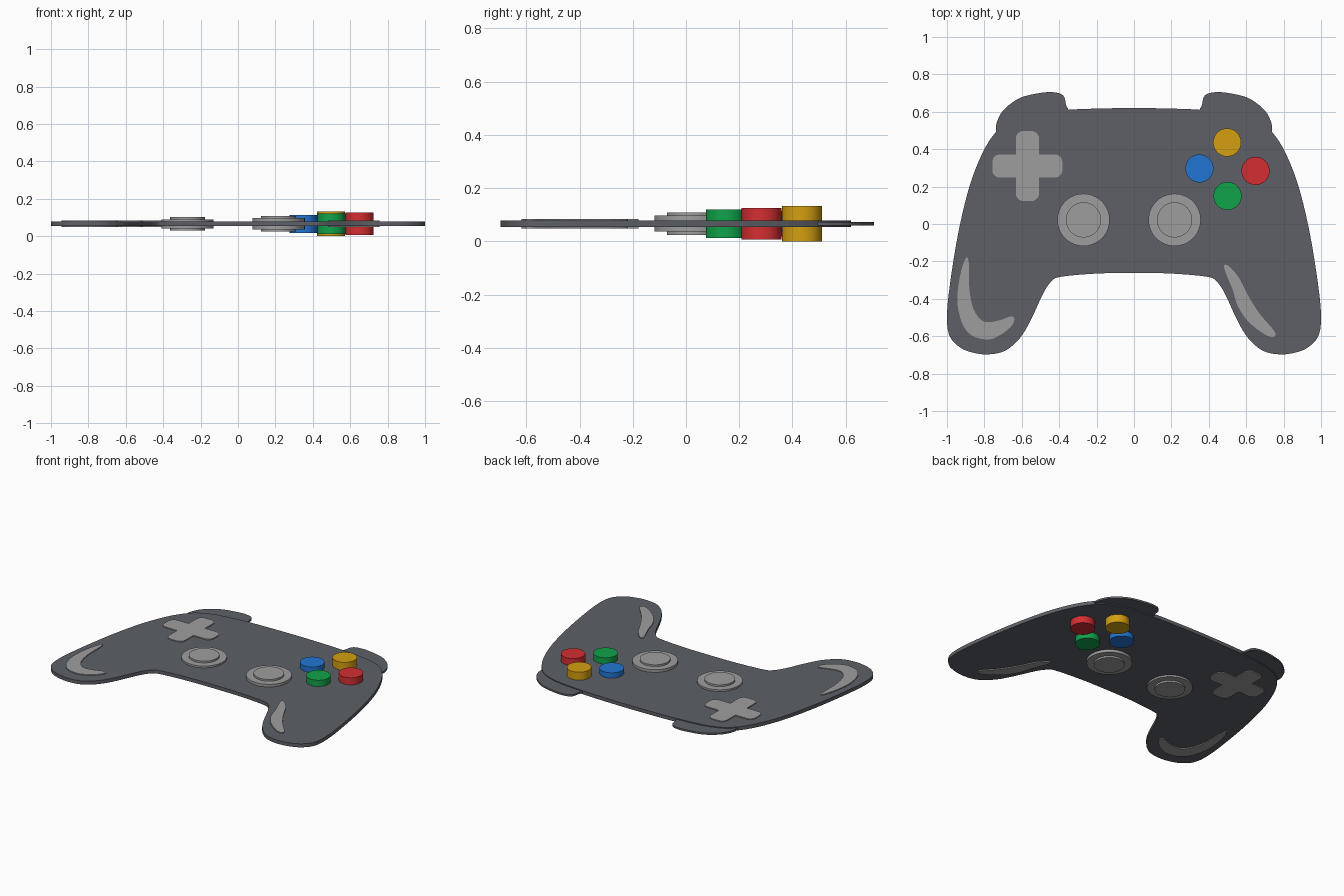
import bpy
import bmesh
from math import cos, sin, pi
from mathutils import Vector

cube = bpy.data.objects.get("Cube")
if cube:
    bpy.data.objects.remove(cube, do_unlink=True)

LAYER = 0.006          # every part is one layer thicker than the one below
MIDDLE = 11 * LAYER    # all parts are centred on this height


def material(name, red, green, blue):
    """Make a flat material from screen colour values."""
    def linear(value):
        value /= 255
        return ((value + 0.055) / 1.055) ** 2.4 if value > 0.04 else value / 12.92
    colour = (linear(red), linear(green), linear(blue), 1)
    mat = bpy.data.materials.new(name)
    mat.use_nodes = True
    mat.diffuse_color = colour
    mat.node_tree.nodes["Principled BSDF"].inputs["Base Color"].default_value = colour
    return mat


def smooth_outline(points, steps=5):
    """Pass a closed Catmull-Rom curve through the points."""
    pts = [Vector(p) for p in points]
    count = len(pts)
    result = []
    for i in range(count):
        a, b, c, d = (pts[(i + k) % count] for k in (-1, 0, 1, 2))
        for step in range(steps):
            t = step / steps
            result.append(b + (c - a) * t / 2
                          + (a * 2 - b * 5 + c * 4 - d) * t * t / 2
                          + (b * 3 - a - c * 3 + d) * t ** 3 / 2)
    return result


def plate(name, outline, layers, mat, centre=(0, 0)):
    """Extrude an outline equally above and below the middle plane."""
    half = layers * LAYER
    bm = bmesh.new()
    base = bm.faces.new([bm.verts.new((p[0], p[1], -half)) for p in outline])
    top = bmesh.ops.extrude_face_region(bm, geom=[base], use_keep_orig=True)
    raised = [g for g in top["geom"] if isinstance(g, bmesh.types.BMVert)]
    bmesh.ops.translate(bm, verts=raised, vec=(0, 0, 2 * half))
    bmesh.ops.recalc_face_normals(bm, faces=bm.faces[:])
    caps = [f for f in bm.faces if len(f.verts) > 4]
    bmesh.ops.triangulate(bm, faces=caps, ngon_method="EAR_CLIP")
    mesh = bpy.data.meshes.new(name)
    bm.to_mesh(mesh)
    bm.free()
    mesh.materials.append(mat)
    obj = bpy.data.objects.new(name, mesh)
    obj.location = (centre[0], centre[1], MIDDLE)
    bpy.context.collection.objects.link(obj)
    bpy.ops.object.select_all(action="DESELECT")
    obj.select_set(True)
    bpy.context.view_layer.objects.active = obj
    bpy.ops.object.shade_smooth_by_angle(angle=pi / 6)
    return obj


def arc(x, y, radius, start, end, steps):
    angles = [start + (end - start) * i / steps for i in range(steps + 1)]
    return [Vector((x + radius * cos(a), y + radius * sin(a))) for a in angles]


def disc(name, centre, radius, layers, mat):
    plate(name, arc(0, 0, radius, 0, 2 * pi, 64)[:-1], layers, mat, centre)


def mirrored(points):
    return [(-x, y) for x, y in points]


charcoal = material("charcoal plastic", 93, 96, 103)
grey = material("light grey plastic", 158, 158, 158)
blue = material("blue plastic", 34, 118, 212)
red = material("red plastic", 212, 46, 50)
green = material("green plastic", 16, 163, 74)
yellow = material("yellow plastic", 212, 159, 16)

# Main body, one half mirrored to the other
half_body = [(.2, .617), (.36, .61), (.55, .59), (.67, .55), (.74, .49),
             (.81, .38), (.88, .2), (.94, -.05), (.985, -.33), (1, -.5),
             (.985, -.6), (.93, -.66), (.86, -.688), (.78, -.697),
             (.69, -.678), (.61, -.61), (.55, -.51), (.485, -.37),
             (.44, -.306), (.39, -.282), (.2, -.265)]
body = half_body + [(0, -.262)] + mirrored(half_body)[::-1] + [(0, .62)]
plate("body", smooth_outline(body), 2, charcoal)

# Thin shoulder buttons that slide under the back edge
shoulder = [(.35, .6), (.363, .635), (.375, .682), (.412, .702), (.485, .703),
            (.605, .676), (.69, .617), (.727, .56), (.737, .5), (.7, .42),
            (.5, .42), (.36, .5)]
plate("left_shoulder_button", smooth_outline(shoulder), 1, charcoal)
plate("right_shoulder_button", smooth_outline(mirrored(shoulder)), 1, charcoal)

# Direction pad: four round-cornered arms
LENGTH, WIDTH, ROUND = .187, .062, .04
pad = []
for turn in range(4):
    angle = turn * pi / 2
    arm = arc(LENGTH - ROUND, ROUND - WIDTH, ROUND, -pi / 2, 0, 6)
    arm += arc(LENGTH - ROUND, WIDTH - ROUND, ROUND, 0, pi / 2, 6)
    arm.append(Vector((WIDTH, WIDTH)))
    pad += [(p.x * cos(angle) - p.y * sin(angle),
             p.x * sin(angle) + p.y * cos(angle)) for p in arm]
plate("direction_pad", pad, 3, grey, (-.57, .31))

# Grip highlights
right_grip = [(-.897, -.18), (-.883, -.21), (-.88, -.35), (-.86, -.45),
              (-.82, -.51), (-.775, -.525), (-.71, -.512), (-.66, -.495),
              (-.64, -.507), (-.655, -.545), (-.71, -.59), (-.775, -.617),
              (-.855, -.602), (-.907, -.554), (-.937, -.47), (-.944, -.377),
              (-.925, -.255)]
left_grip = [(.483, -.22), (.51, -.228), (.56, -.286), (.607, -.377),
             (.672, -.48), (.741, -.56), (.757, -.592), (.736, -.604),
             (.683, -.58), (.607, -.517), (.554, -.436), (.527, -.35),
             (.49, -.26)]
plate("right_grip_highlight", smooth_outline(right_grip), 3, grey)
plate("left_grip_highlight", smooth_outline(left_grip), 3, grey)

# Thumb sticks: wide base with a narrower cap
for side, x, layers in (("right", -.27, 4), ("left", .217, 5)):
    disc(side + "_stick_base", (x, .022), .14, layers, grey)
    disc(side + "_stick_cap", (x, .022), .094, layers + 2, grey)

# Coloured action buttons
for name, mat, centre, layers in (("blue", blue, (.35, .297), 8),
                                  ("green", green, (.5, .15), 9),
                                  ("red", red, (.65, .284), 10),
                                  ("yellow", yellow, (.498, .436), 11)):
    disc(name + "_button", centre, .075, layers, mat)
